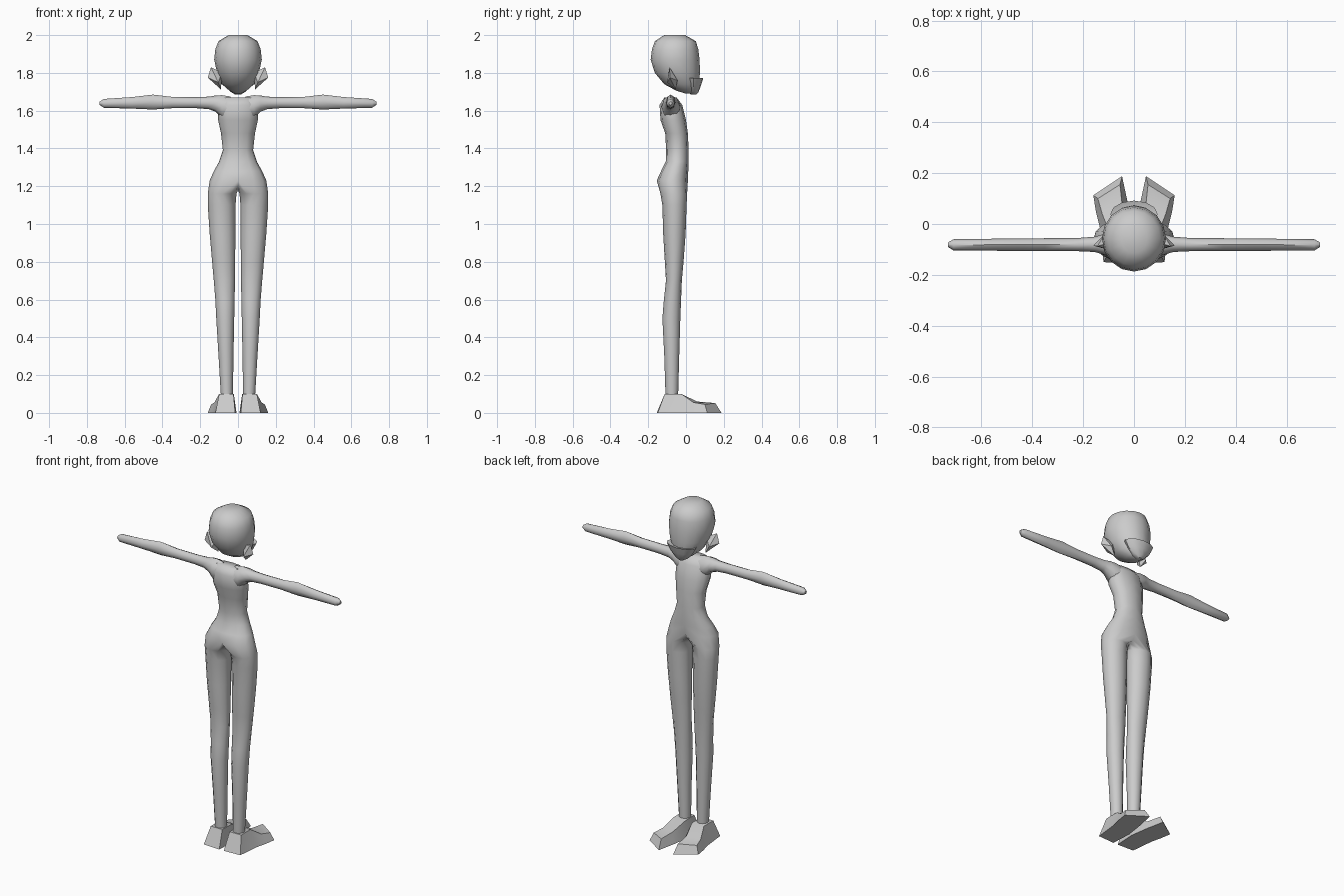
import bpy, bmesh
from math import sin, cos, pi, radians

cube = bpy.data.objects.get("Cube")
if cube:
    bpy.data.objects.remove(cube, do_unlink=True)

grey = bpy.data.materials.new("plain grey")
grey.use_nodes = True
grey.diffuse_color = (0.6, 0.6, 0.6, 1)
grey.node_tree.nodes["Principled BSDF"].inputs["Base Color"].default_value = (0.6, 0.6, 0.6, 1)


def finish(name, bm, mirror=True, angle=40):
    """Turn a bmesh into a shaded object, optionally mirrored across x."""
    bmesh.ops.recalc_face_normals(bm, faces=bm.faces[:])
    mesh = bpy.data.meshes.new(name)
    bm.to_mesh(mesh)
    bm.free()
    mesh.materials.append(grey)
    ob = bpy.data.objects.new(name, mesh)
    bpy.context.collection.objects.link(ob)
    if mirror:
        mod = ob.modifiers.new("Mirror", 'MIRROR')
        mod.use_clip = True
    bpy.ops.object.select_all(action='DESELECT')
    ob.select_set(True)
    bpy.context.view_layer.objects.active = ob
    bpy.ops.object.shade_smooth_by_angle(angle=radians(angle))
    return ob


def bridge(bm, a, b, closed=True):
    n = len(a)
    for i in range(n if closed else n - 1):
        j = (i + 1) % n
        bm.faces.new((a[i], a[j], b[j], b[i]))


def loft(bm, rings):
    """Join closed rings of points and cap both ends."""
    loops = [[bm.verts.new(p) for p in ring] for ring in rings]
    for a, b in zip(loops, loops[1:]):
        bridge(bm, a, b)
    bm.faces.new(loops[0])
    bm.faces.new(loops[-1])


def ellipse(u0, u1, v0, v1, n=12):
    """Points around the ellipse that fills a box."""
    return [((u0 + u1) / 2 + (u1 - u0) / 2 * cos(2 * pi * i / n),
             (v0 + v1) / 2 + (v1 - v0) / 2 * sin(2 * pi * i / n)) for i in range(n)]


# Torso and legs: one half, mirrored. Rows are height, half width, back, front
torso = [(1.67, .085, -.115, -.05), (1.63, .105, -.14, -.02), (1.55, .105, -.135, 0),
         (1.48, .09, -.11, .01), (1.39, .08, -.105, .014), (1.33, .1, -.107, .014),
         (1.28, .128, -.132, .012), (1.23, .15, -.155, .01)]
# Rows are height, inner, outer, back, front
legs = [(1.16, .008, .16, -.135, .006), (1.1, .013, .16, -.125, .003),
        (.95, .014, .15, -.121, -.002), (.8, .015, .137, -.112, -.013),
        (.7, .016, .128, -.106, -.022), (.6, .018, .12, -.117, -.026),
        (.5, .02, .115, -.125, -.03), (.3, .024, .103, -.115, -.036),
        (.08, .027, .09, -.108, -.042)]
bm = bmesh.new()
arcs = []
for z, w, back, front in torso:
    arc = []
    for i in range(7):
        a = pi / 2 - pi * i / 6
        x = w * cos(a) ** 0.85 if 0 < i < 6 else 0
        arc.append(bm.verts.new((x, (back + front) / 2 + (front - back) / 2 * sin(a), z)))
    arcs.append(arc)
for a, b in zip(arcs, arcs[1:]):
    bridge(bm, a, b, closed=False)
bm.faces.new(arcs[0])
# Crotch strip under the pelvis
crotch = []
for i in range(1, 6):
    a = pi / 2 + pi * i / 6
    crotch.append(bm.verts.new((0, -.07 - .07 * sin(a - pi / 2 + pi / 2), 1.18 + .025 * abs(cos(a - pi / 2)))))
    crotch[-1].co.y = -.07 - .07 * cos(pi * i / 6)
previous = arcs[-1] + crotch
for z, inner, outer, back, front in legs:
    ring = []
    for i in range(12):
        a = pi / 2 - 2 * pi * i / 12
        ring.append(bm.verts.new(((inner + outer) / 2 + (outer - inner) / 2 * cos(a),
                                  (back + front) / 2 + (front - back) / 2 * sin(a), z)))
    bridge(bm, previous, ring)
    previous = ring
bm.faces.new(previous)
finish("torso_and_legs", bm, angle=60)

# Arms: rows are x, back, front, bottom, top
arm = [(.04, -.13, -.03, 1.54, 1.675), (.085, -.13, -.03, 1.56, 1.682),
       (.12, -.12, -.04, 1.595, 1.68), (.155, -.11, -.05, 1.608, 1.674),
       (.22, -.107, -.055, 1.613, 1.672), (.35, -.106, -.056, 1.613, 1.673),
       (.45, -.106, -.057, 1.606, 1.685), (.56, -.105, -.058, 1.611, 1.672),
       (.71, -.104, -.06, 1.615, 1.662), (.732, -.09, -.073, 1.63, 1.648)]
bm = bmesh.new()
loft(bm, [[(x, y, z) for y, z in ellipse(b, f, lo, hi, 8)] for x, b, f, lo, hi in arm])
finish("arms", bm, angle=50)


# Head and jaw: rows are height, half width, back, front
def stack(name, rows, n, angle):
    bm = bmesh.new()
    loft(bm, [[(x, y, z) for x, y in ellipse(-w, w, b, f, n)] for z, w, b, f in rows])
    finish(name, bm, mirror=False, angle=angle)


stack("head", [(2, .05, -.115, -.005), (1.968, .103, -.165, .052), (1.925, .12, -.18, .065),
               (1.87, .126, -.187, .072), (1.8, .111, -.165, .074), (1.74, .085, -.115, .068),
               (1.705, .045, -.05, .06), (1.69, .015, .0, .045)], 16, 60)
stack("jaw", [(1.768, .075, -.01, .075), (1.774, .093, -.015, .092), (1.735, .072, 0, .08),
              (1.7, .04, .015, .067), (1.686, .016, .025, .056)], 12, 35)

# Ears: small thin wedges
bm = bmesh.new()
for p in [(.143, -.087, 1.83), (.085, -.07, 1.80), (.09, -.055, 1.712),
          (.16, -.085, 1.775), (.12, -.045, 1.76), (.105, -.1, 1.75)]:
    bm.verts.new(p)
bmesh.ops.convex_hull(bm, input=bm.verts[:])
finish("ears", bm, angle=20)

# Feet: each section is inner sole, outer sole, outer top, inner top
bm = bmesh.new()
loft(bm, [
    [(.015, -.155, 0), (.12, -.15, 0), (.1, -.113, .1), (.024, -.113, .1)],
    [(.008, -.03, 0), (.135, -.01, 0), (.1, -.025, .1), (.022, -.025, .1)],
    [(.025, .085, 0), (.15, .05, 0), (.125, .04, .055), (.045, .06, .06)],
    [(.047, .188, 0), (.16, .113, 0), (.142, .1, .045), (.055, .155, .052)]])
finish("feet", bm, angle=40)
